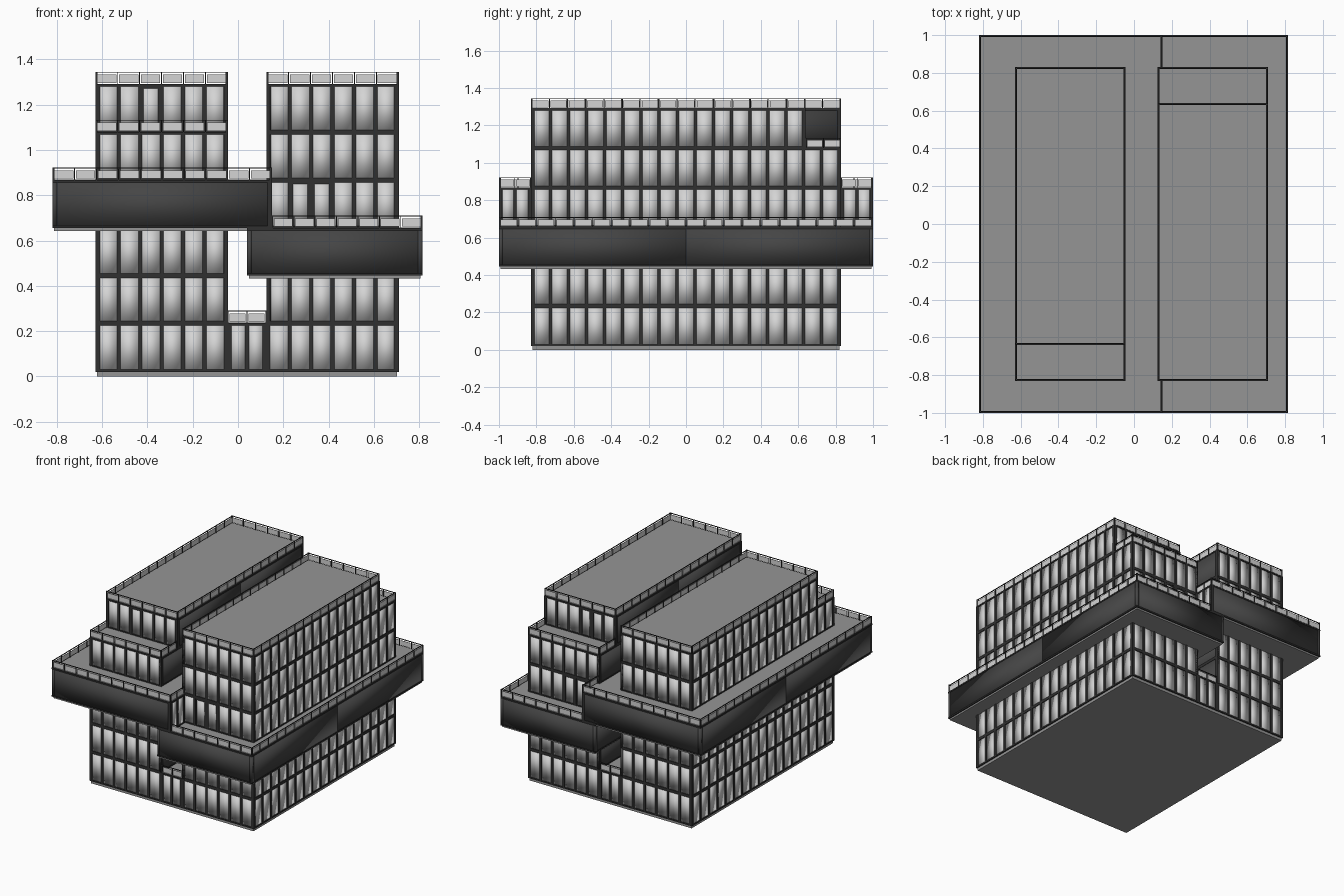
import bpy, bmesh

if "Cube" in bpy.data.objects:
    bpy.data.objects.remove(bpy.data.objects["Cube"])

# ---------- materials ----------
def material(name, r, g, b):
    m = bpy.data.materials.new(name)
    m.diffuse_color = (r, g, b, 1)
    m.use_nodes = True
    m.node_tree.nodes["Principled BSDF"].inputs["Base Color"].default_value = m.diffuse_color
    return m

GLASS = material("pale glass", 0.66, 0.66, 0.66)
FRAME = material("black frame", 0.03, 0.03, 0.03)
CLAD = material("dark cladding", 0.06, 0.06, 0.06)
STONE = material("grey concrete", 0.3, 0.3, 0.3)

parts = {}

def box(name, mat, x0, x1, y0, y1, z0, z1):
    """Add an axis-aligned box to the named part."""
    bm = parts.setdefault(name, (bmesh.new(), mat))[0]
    v = [bm.verts.new((x, y, z)) for z in (z0, z1)
         for x, y in ((x0, y0), (x1, y0), (x1, y1), (x0, y1))]
    for f in ((3, 2, 1, 0), (4, 5, 6, 7), (0, 1, 5, 4), (1, 2, 6, 5), (2, 3, 7, 6), (3, 0, 4, 7)):
        bm.faces.new([v[i] for i in f])

def wall_box(name, mat, wall, u0, u1, d0, d1, z0, z1):
    """Box on a wall (axis, position, outward sign); d is depth inward."""
    axis, pos, out = wall
    p, q = sorted((pos - out * d0, pos - out * d1))
    if axis == 'x':
        box(name, mat, p, q, u0, u1, z0, z1)
    else:
        box(name, mat, u0, u1, p, q, z0, z1)

W = 0.016      # mullion width

def beams(part, wall, a, b, z0, z1):
    for z in (z0, z1 - 0.01):
        wall_box(part + "_frame", FRAME, wall, a, b, 0, 0.02, z, z + 0.01)

def windows(part, wall, a, b, z0, z1, doors=()):
    """Row of framed panes about 0.0975 wide."""
    n = max(1, round((b - a) / 0.0975))
    step = (b - a - W) / n
    beams(part, wall, a, b, z0, z1)
    for i in range(n + 1):
        u = a + W / 2 + i * step
        wall_box(part + "_frame", FRAME, wall, u - W / 2, u + W / 2, 0, 0.02, z0, z1)
        if i < n:
            wall_box(part + "_windows", GLASS, wall, u + W / 2, u + step - W / 2,
                     0.005, 0.015, z0 + 0.01, z1 - 0.01)
            if i in doors:
                for e in (u + W / 2, u + step - W / 2 - 0.008):
                    wall_box(part + "_frame", FRAME, wall, e, e + 0.008, 0.001, 0.018, z0, z1)
                wall_box(part + "_frame", FRAME, wall, u, u + step, 0.001, 0.018, z1 - 0.018, z1)

def solid(part, wall, a, b, z0, z1, pieces=1):
    """Dark cladding in one or more panels."""
    beams(part, wall, a, b, z0, z1)
    s = (b - a) / pieces
    for i in range(pieces):
        wall_box(part + "_cladding", CLAD, wall, a + i * s, a + (i + 1) * s,
                 0.002, 0.02, z0 + 0.002, z1 - 0.002)

def railing(part, wall, a, b, z):
    """Glass balustrade with slim posts and a top bar."""
    name = part + "_railing"
    h, n = 0.055, max(1, round((b - a) / 0.1))
    s = (b - a - 0.004) / n
    wall_box(name, FRAME, wall, a, b, 0.004, 0.010, z + h - 0.004, z + h)
    for i in range(n + 1):
        u = a + i * s
        wall_box(name, FRAME, wall, u, u + 0.004, 0.004, 0.010, z, z + h)
        if i < n:
            wall_box(part + "_balustrade_glass", GLASS, wall, u + 0.008, u + s - 0.004,
                     0.006, 0.009, z + 0.006, z + h - 0.012)

def plate(name, x0, x1, y0, y1, z, t=0.02, inset=0.008):
    """Concrete floor or roof plate with its top at z."""
    box(name, STONE, x0 + inset, x1 - inset, y0 + inset, y1 - inset, z - t, z)

# ---------- levels and plan ----------
Z = [0.02, 0.235, 0.445, 0.655, 0.867, 1.078, 1.29]
LX0, LX1, RX0, RX1, Y = -0.63, -0.045, 0.125, 0.71, 0.83
STEP = 0.64    # set-back line of the top storey

# plinth and link between the towers
plate("plinth", LX0, RX1, -Y, Y, 0.022, 0.022)
plate("link_roof", LX0, RX1, -Y, Y, Z[1] + 0.002)
for s in (-1, 1):
    windows("link", ('y', s * Y, s), LX1, RX0, Z[0], Z[1])
    railing("link", ('y', s * Y, s), LX1, RX0, Z[1])

# ---------- the two towers ----------
# set: which end the top storey steps back from; own: storey inside its deck
for part, x0, x1, side, own, end in (("left_tower", LX0, LX1, -1, 3, -1),
                                     ("right_tower", RX0, RX1, 1, 2, 1)):
    outer = ('x', x0 if side < 0 else x1, side)
    inner = ('x', x1 if side < 0 else x0, -side)
    for k in range(6):
        if k == own:
            continue
        z0, z1 = Z[k], Z[k + 1]
        ya, yb = -Y, Y
        if k == 5:
            ya, yb = (-STEP, Y) if end < 0 else (-Y, STEP)
        for s, y in ((-1, ya), (1, yb)):
            doors = ()
            if k == 5 and s == end:
                doors = (2,) if side < 0 else (1, 2)
            elif k == own + 1 and side > 0:
                doors = (1, 2)
            windows(part, ('y', y, s), x0, x1, z0, z1, doors)
        windows(part, outer, ya, yb, z0, z1)
        if k > 0:
            solid(part, inner, ya, yb, z0, z1, 2)
    # roof with a railing all round
    plate(part + "_roof", x0, x1, ya, yb, Z[6] + 0.002)
    for s, y in ((-1, ya), (1, yb)):
        railing(part, ('y', y, s), x0, x1, Z[6])
    for w in (outer, inner):
        railing(part, w, ya, yb, Z[6])
    # stepped terrace
    plate(part + "_terrace", x0, x1, -Y, Y, Z[5] + 0.002)
    t0, t1 = sorted((end * STEP, end * Y))
    railing(part, ('y', end * Y, end), x0, x1, Z[5])
    for w in (outer, inner):
        railing(part, w, t0, t1, Z[5])

# ---------- overhanging decks ----------
for part, x0, x1, side, k in (("left_deck", -0.82, 0.15, -1, 3),
                              ("right_deck", 0.04, 0.815, 1, 2)):
    z0, z1 = Z[k], Z[k + 1]
    outer = ('x', x0 if side < 0 else x1, side)
    inner = ('x', x1 if side < 0 else x0, -side)
    ra, rb = (x0, x1) if side < 0 else (0.15, x1)
    plate(part + "_roof", x0, x1, -1, 1, z1 + 0.002)
    plate(part + "_soffit", x0, x1, -1, 1, z0 + 0.004, 0.016)
    for s in (-1, 1):
        solid(part, ('y', s, s), x0, x1, z0, z1)
        railing(part, ('y', s, s), ra, rb, z1)
    solid(part, outer, -1, 1, z0, z1, 2)
    railing(part, outer, -1, 1, z1)
    if side > 0:
        solid(part, inner, -1, 1, z0, z1, 2)
    else:
        # glazed returns either side of the neighbouring tower
        for a, b in ((-1, -Y), (Y, 1)):
            windows(part, inner, a, b, z0, z1)
            railing(part, inner, a, b, z1)

# ---------- create the objects ----------
for name, (bm, mat) in parts.items():
    me = bpy.data.meshes.new(name)
    bm.to_mesh(me)
    bm.free()
    me.materials.append(mat)
    soft = name.endswith(("_windows", "_cladding"))
    me.polygons.foreach_set("use_smooth", [soft] * len(me.polygons))
    bpy.context.collection.objects.link(bpy.data.objects.new(name, me))
